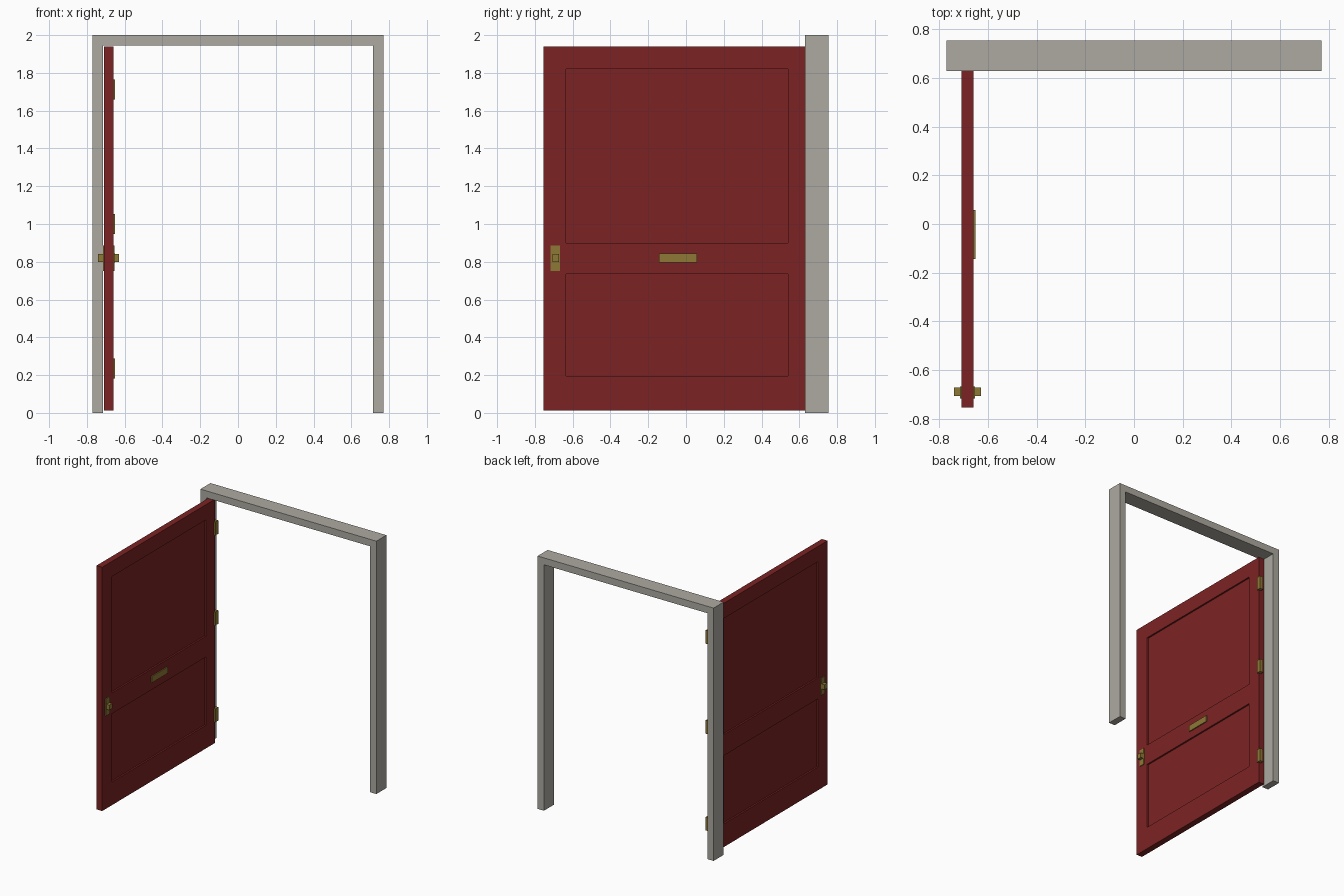
import bpy, bmesh

if "Cube" in bpy.data.objects:
    bpy.data.objects.remove(bpy.data.objects["Cube"])


def material(name, rgb):
    m = bpy.data.materials.new(name)
    m.diffuse_color = (*rgb, 1)
    m.use_nodes = True
    m.node_tree.nodes["Principled BSDF"].inputs["Base Color"].default_value = m.diffuse_color
    return m


GREY = material("warm grey", (0.42, 0.40, 0.355))
RED = material("dark red", (0.20, 0.0165, 0.017))
BRASS = material("brass", (0.27, 0.19, 0.036))


def finish(name, bm, mat):
    bmesh.ops.recalc_face_normals(bm, faces=bm.faces)
    me = bpy.data.meshes.new(name)
    bm.to_mesh(me)
    bm.free()
    me.materials.append(mat)
    ob = bpy.data.objects.new(name, me)
    bpy.context.collection.objects.link(ob)
    return ob


def box_mesh(x, y, z):
    """Box from (min, max) ranges."""
    bm = bmesh.new()
    bmesh.ops.create_cube(bm, size=1)
    for v in bm.verts:
        for i, (lo, hi) in enumerate((x, y, z)):
            v.co[i] = lo if v.co[i] < 0 else hi
    return bm


def box(name, x, y, z, mat):
    return finish(name, box_mesh(x, y, z), mat)


# Frame: U-shaped outline extruded through the wall
bm = bmesh.new()
outline = [(-0.77, 0), (-0.77, 2), (0.77, 2), (0.77, 0),
           (0.715, 0), (0.715, 1.945), (-0.715, 1.945), (-0.715, 0)]
face = bm.faces.new([bm.verts.new((x, 0.63, z)) for x, z in outline])
ext = bmesh.ops.extrude_face_region(bm, geom=[face])
for v in ext["geom"]:
    if isinstance(v, bmesh.types.BMVert):
        v.co.y = 0.755
finish("door_frame", bm, GREY)

# Door leaf, open at a right angle, with two sunken panels on each side
PANEL_Y = (-0.635, 0.54)
PANELS_Z = ((0.195, 0.735), (0.90, 1.82))
bm = box_mesh((-0.71, -0.66), (-0.755, 0.655), (0.012, 1.94))
cuts = [((0, y, 0), (0, 1, 0)) for y in PANEL_Y]
cuts += [((0, 0, z), (0, 0, 1)) for p in PANELS_Z for z in p]
for co, no in cuts:
    bmesh.ops.bisect_plane(bm, geom=bm.verts[:] + bm.edges[:] + bm.faces[:],
                           plane_co=co, plane_no=no)
bm.normal_update()
panels = []
for f in bm.faces:
    c = f.calc_center_median()
    if (abs(f.normal.x) > 0.9 and PANEL_Y[0] < c.y < PANEL_Y[1]
            and any(a < c.z < b for a, b in PANELS_Z)):
        panels.append(f)
bmesh.ops.inset_individual(bm, faces=panels, thickness=0.001, depth=-0.012)
finish("door_leaf", bm, RED)

# Hinges
for i, z in enumerate((0.235, 1.0, 1.712)):
    box(f"hinge_{i + 1}", (-0.68, -0.65), (0.645, 0.682), (z - 0.053, z + 0.053), BRASS)

# Letter plate
box("letter_plate", (-0.665, -0.652), (-0.143, 0.057), (0.795, 0.845), BRASS)

# Handle plates and knobs on both sides
for side, s in (("inner", 1), ("outer", -1)):
    def xr(a, b):
        return tuple(sorted((-0.685 + s * a, -0.685 + s * b)))
    box(f"handle_plate_{side}", xr(0.02, 0.031), (-0.717, -0.668), (0.75, 0.885), BRASS)
    box(f"handle_knob_{side}", xr(0.02, 0.056), (-0.708, -0.672), (0.80, 0.84), BRASS)
